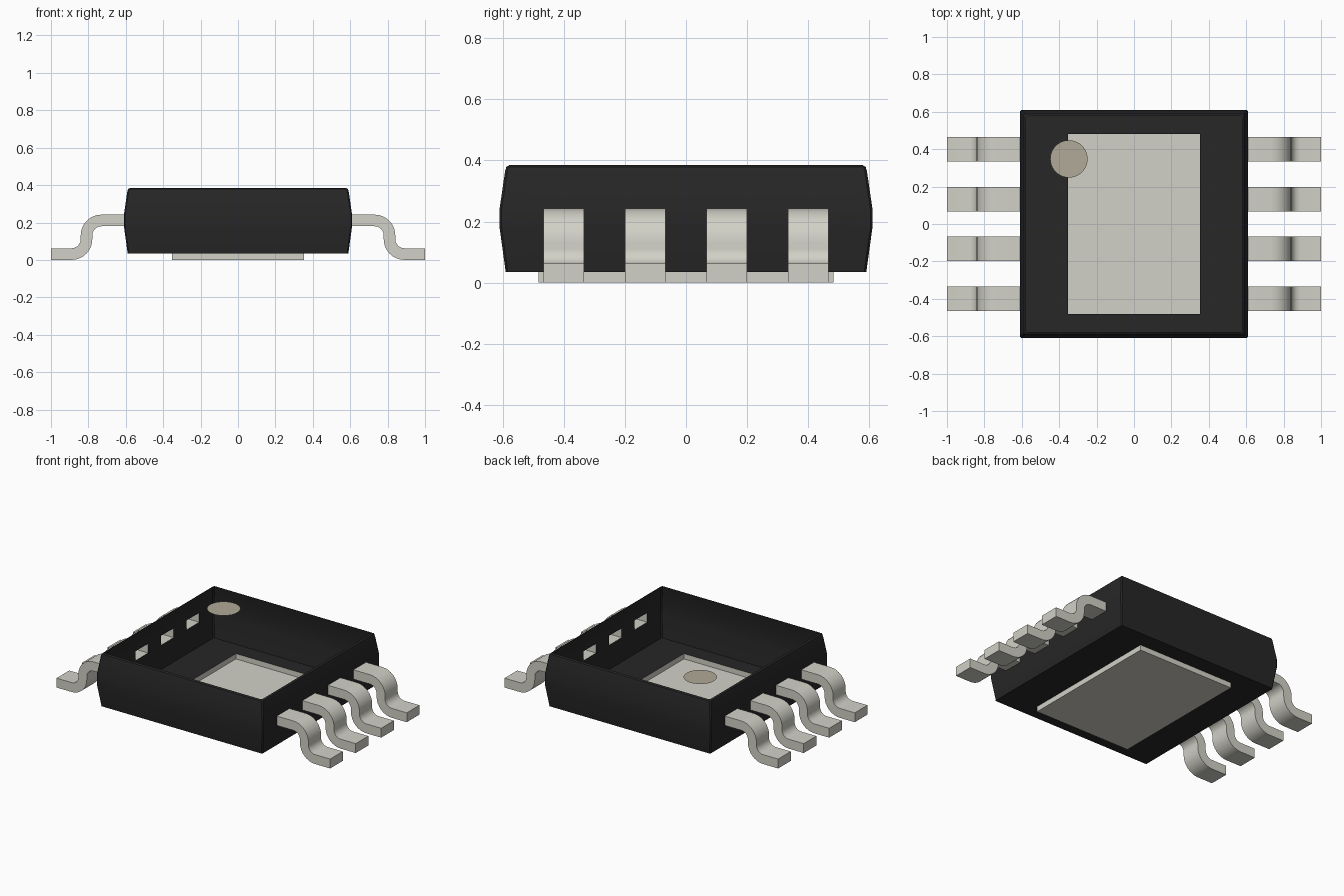
import bpy, bmesh
from math import sin, cos, pi, radians
from mathutils import Vector

cube = bpy.data.objects.get("Cube")
if cube:
    bpy.data.objects.remove(cube, do_unlink=True)


def material(name, rgb):
    m = bpy.data.materials.new(name)
    m.use_nodes = True
    m.diffuse_color = (*rgb, 1)
    m.node_tree.nodes["Principled BSDF"].inputs["Base Color"].default_value = (*rgb, 1)
    return m


BLACK = material("black plastic", (0.021, 0.02, 0.02))
METAL = material("grey metal", (0.645, 0.638, 0.572))
TAN = material("light brown mark", (0.435, 0.398, 0.316))


def finish(name, bm, mat, smooth=True, normals=True):
    if normals:
        bmesh.ops.recalc_face_normals(bm, faces=bm.faces)
    mesh = bpy.data.meshes.new(name)
    bm.to_mesh(mesh)
    bm.free()
    mesh.materials.append(mat)
    ob = bpy.data.objects.new(name, mesh)
    bpy.context.collection.objects.link(ob)
    if smooth:
        bpy.ops.object.select_all(action='DESELECT')
        ob.select_set(True)
        bpy.context.view_layer.objects.active = ob
        bpy.ops.object.shade_smooth_by_angle(angle=radians(30))
    return ob


def skin(bm, rings):
    """Join closed rings of vertices with quads."""
    for a, b in zip(rings, rings[1:]):
        n = len(a)
        for i in range(n):
            j = (i + 1) % n
            bm.faces.new((a[i], a[j], b[j], b[i]))


LEAD_Y = (-0.4, -0.133, 0.133, 0.4)
HALF_W = 0.066
Z_LOW, Z_HIGH = 0.18, 0.242
PAD_X, PAD_Y, FLOOR = 0.353, 0.482, 0.035
WALL = 0.61

# Open-topped body: walls with a bulging waist and a rounded rim
bm = bmesh.new()
rings = []
for r, z in ((0.59, FLOOR), (WALL, Z_LOW), (WALL, Z_HIGH), (0.592, 0.365),
             (0.588, 0.379), (0.577, 0.385)):
    c = r - 0.007
    corners = ((c, -r), (r, -c), (r, c), (c, r), (-c, r), (-r, c), (-r, -c), (-c, -r))
    rings.append([bm.verts.new((x, y, z)) for x, y in corners])
skin(bm, rings)

# Openings in the walls where the leads enter
for y in LEAD_Y:
    for edge in (y - HALF_W, y + HALF_W):
        bmesh.ops.bisect_plane(bm, geom=bm.verts[:] + bm.edges[:] + bm.faces[:],
                               plane_co=(0, edge, 0), plane_no=(0, 1, 0))
holes = []
for f in bm.faces:
    p = f.calc_center_median()
    if (abs(p.x) > WALL - 0.001 and Z_LOW < p.z < Z_HIGH
            and any(abs(p.y - y) < HALF_W for y in LEAD_Y)):
        holes.append(f)
bmesh.ops.delete(bm, geom=holes, context='FACES')
finish("body_walls", bm, BLACK)

# Body floor with an opening over the pad
bm = bmesh.new()
rect = ((1, -1), (1, 1), (-1, 1), (-1, -1))
skin(bm, [[bm.verts.new((sx * hx, sy * hy, FLOOR)) for sx, sy in rect]
          for hx, hy in ((0.59, 0.59), (PAD_X, PAD_Y))])
finish("body_floor", bm, BLACK, smooth=False)

# Thermal pad: shallow tray under the floor
bm = bmesh.new()
tray = [[bm.verts.new((sx * PAD_X, sy * PAD_Y, z)) for sx, sy in rect] for z in (0, FLOOR)]
skin(bm, tray)
bm.faces.new(tray[0][::-1])
finish("thermal_pad", bm, METAL, smooth=False)

# Gull-wing lead path: stations of (point, normal pointing to the upper surface)
STEPS = 8
BEND = 0.08
HALF_T = (Z_HIGH - Z_LOW) / 2
Z_TOP = (Z_HIGH + Z_LOW) / 2
stations = [(Vector((WALL, Z_TOP)), Vector((0, 1)))]
for i in range(STEPS + 1):
    a = pi / 2 * (1 - i / STEPS)
    n = Vector((cos(a), sin(a)))
    stations.append((Vector((0.73, Z_TOP - BEND)) + n * BEND, n))
for i in range(STEPS + 1):
    a = pi + pi / 2 * i / STEPS
    n = Vector((-cos(a), -sin(a)))
    stations.append((Vector((0.89, HALF_T + BEND)) - n * BEND, n))
stations.append((Vector((1, HALF_T)), Vector((0, 1))))


def lead(name, side, y):
    bm = bmesh.new()
    rings = []
    for p, n in stations:
        up, low = p + n * HALF_T, p - n * HALF_T
        rings.append([bm.verts.new((side * q.x, y + s * HALF_W, q.y))
                      for q, s in ((up, 1), (up, -1), (low, -1), (low, 1))])
    skin(bm, rings)
    bm.faces.new(rings[-1])
    finish(name, bm, METAL)


for side, label in ((1, "left"), (-1, "right")):
    for k, y in enumerate(LEAD_Y, 1):
        lead(f"{label}_lead_{k}", side, y)

# Round orientation mark at the level of the rim
bm = bmesh.new()
bmesh.ops.create_circle(bm, cap_ends=True, segments=40, radius=0.1)
bmesh.ops.translate(bm, verts=bm.verts, vec=(-0.348, 0.348, 0.385))
for f in bm.faces:
    f.normal_update()
    if f.normal.z < 0:
        f.normal_flip()
finish("orientation_mark", bm, TAN, smooth=False, normals=False)
